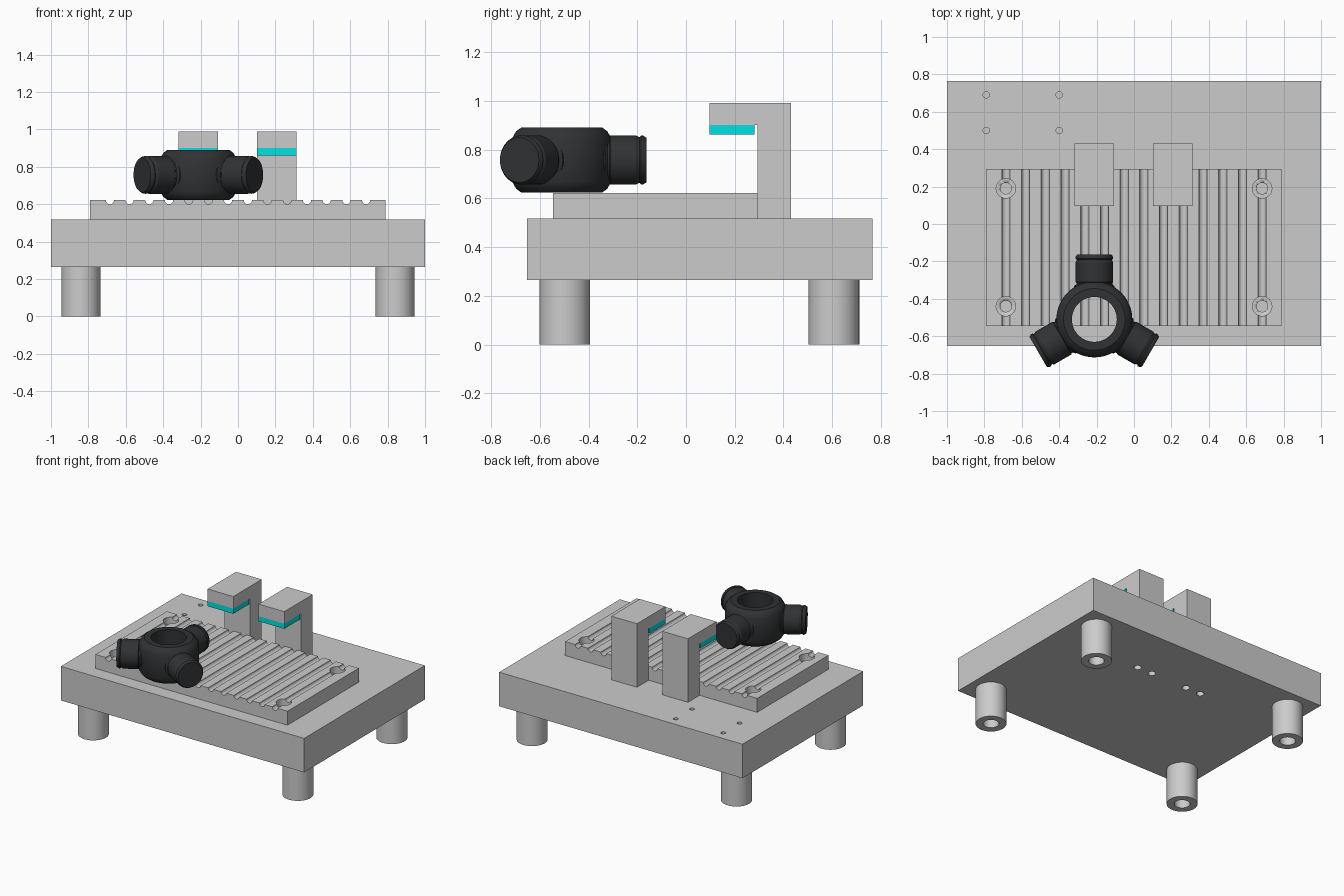
import bpy, bmesh
from math import pi, cos, sin, radians
from mathutils import Matrix, Vector

if "Cube" in bpy.data.objects:
    bpy.data.objects.remove(bpy.data.objects["Cube"])


def finish(name, bm, mat=None, smooth=False):
    bmesh.ops.remove_doubles(bm, verts=bm.verts, dist=1e-5)
    bmesh.ops.recalc_face_normals(bm, faces=bm.faces)
    me = bpy.data.meshes.new(name)
    bm.to_mesh(me)
    bm.free()
    ob = bpy.data.objects.new(name, me)
    bpy.context.collection.objects.link(ob)
    if mat:
        me.materials.append(mat)
    bpy.ops.object.select_all(action='DESELECT')
    ob.select_set(True)
    bpy.context.view_layer.objects.active = ob
    if smooth:
        bpy.ops.object.shade_smooth_by_angle(angle=radians(30))
    return ob


def box(name, x0, x1, y0, y1, z0, z1, mat=None):
    return prism(name, [(x0, y0), (x1, y0), (x1, y1), (x0, y1)],
                 lambda u, v: (u, v, z0), (0, 0, z1 - z0), mat)


def prism(name, pts, place, offset, mat=None):
    bm = bmesh.new()
    face = bm.faces.new([bm.verts.new(place(u, v)) for u, v in pts])
    res = bmesh.ops.extrude_face_region(bm, geom=[face], use_keep_orig=True)
    moved = [g for g in res['geom'] if isinstance(g, bmesh.types.BMVert)]
    bmesh.ops.translate(bm, verts=moved, vec=Vector(offset))
    return finish(name, bm, mat)


def lathe(name, profile, matrix, closed=False, mat=None, steps=48):
    """Spin (radius, height) points round local z."""
    bm = bmesh.new()
    vs = [bm.verts.new((r, 0, h)) for r, h in profile]
    n = len(vs)
    es = [bm.edges.new((vs[i], vs[(i + 1) % n])) for i in range(n if closed else n - 1)]
    bmesh.ops.spin(bm, geom=vs + es, cent=(0, 0, 0), axis=(0, 0, 1),
                   angle=2 * pi, steps=steps, use_merge=True)
    bmesh.ops.transform(bm, matrix=matrix, verts=bm.verts)
    return finish(name, bm, mat, True)


def drill(ob, holes):
    """Cut vertical holes given as (x, y, radius, z0, z1)."""
    for x, y, r, z0, z1 in holes:
        cutter = lathe("drill_cutter", [(0, z0), (r, z0), (r, z1), (0, z1)],
                       Matrix.Translation((x, y, 0)), steps=32)
        cutter.hide_render = True
        mod = ob.modifiers.new("hole", 'BOOLEAN')
        mod.operation = 'DIFFERENCE'
        mod.solver = 'EXACT'
        mod.object = cutter
        bpy.context.view_layer.objects.active = ob
        bpy.ops.object.modifier_apply(modifier=mod.name)
        bpy.data.objects.remove(cutter)


black = bpy.data.materials.new("black_plastic")
black.diffuse_color = (0.03, 0.032, 0.034, 1)
black.use_nodes = True
black.node_tree.nodes["Principled BSDF"].inputs["Base Color"].default_value = black.diffuse_color
cyan = bpy.data.materials.new("cyan_pad")
cyan.diffuse_color = (0.0, 0.75, 0.78, 1)
cyan.use_nodes = True
cyan.node_tree.nodes["Principled BSDF"].inputs["Base Color"].default_value = cyan.diffuse_color

BASE_Z, TOP_Z, JIG_Z = 0.265, 0.518, 0.622

# Base plate: blind holes on top, bolt holes below the clamps
base = box("base_plate", -1, 1, -0.652, 0.765, BASE_Z, TOP_Z)
drill(base, [(x, y, 0.017, 0.37, 0.6) for x in (-0.79, -0.40) for y in (0.50, 0.69)]
      + [(x, 0.365, 0.026, 0.2, 0.6) for x in (-0.275, -0.15, 0.15, 0.275)])

# Hollow feet
for x in (-0.84, 0.84):
    for y in (-0.497, 0.607):
        lathe("foot", [(0.053, 0), (0.104, 0), (0.104, BASE_Z), (0.053, BASE_Z)],
              Matrix.Translation((x, y, 0)), closed=True)

# Grooved fixture plate with counterbored corners
profile = [(-0.79, TOP_Z), (-0.79, JIG_Z)]
for i in range(14):
    cx = -0.685 + i * 1.37 / 13
    profile += [(cx - 0.022 * cos(k * pi / 8), JIG_Z - 0.022 * sin(k * pi / 8))
                for k in range(9)]
profile += [(0.788, JIG_Z), (0.788, TOP_Z)]
jig = prism("fixture_plate", profile, lambda u, v: (u, -0.545, v), (0, 0.838, 0))
corners = [(x, y) for x in (-0.685, 0.685) for y in (-0.44, 0.19)]
drill(jig, [(x, y, 0.052, 0.57, 0.7) for x, y in corners]
      + [(x, y, 0.03, 0.45, 0.7) for x, y in corners])

# Two overhanging clamps with pads
arm = [(0.293, TOP_Z), (0.43, TOP_Z), (0.43, 0.99), (0.096, 0.99), (0.096, 0.90), (0.293, 0.90)]
for x in (-0.317, 0.102):
    prism("clamp", arm, lambda u, v: (x, u, v), (0.211, 0, 0))
    box("clamp_pad", x, x + 0.211, 0.096, 0.281, 0.862, 0.90, cyan)

# Three-way fitting: open hub with chamfered rims
centre = Matrix.Translation((-0.212, -0.51, 0.757))
hub = [(0.12, -0.134), (0.165, -0.134), (0.187, -0.118), (0.203, -0.09),
       (0.203, 0.09), (0.187, 0.118), (0.165, 0.134), (0.12, 0.134)]
lathe("fitting_hub", hub, centre, closed=True, mat=black, steps=64)

# Radial ports with collar and rounded end caps
port = [(0, 0.155), (0.108, 0.155), (0.108, 0.178), (0.096, 0.188), (0.096, 0.196),
        (0.101, 0.2), (0.101, 0.305), (0.095, 0.315), (0.095, 0.32), (0.101, 0.326),
        (0.1, 0.334), (0.092, 0.347), (0, 0.347)]
for a in (90, 210, 330):
    lathe("fitting_port", port,
          centre @ Matrix.Rotation(radians(a), 4, 'Z') @ Matrix.Rotation(pi / 2, 4, 'Y'),
          mat=black)
